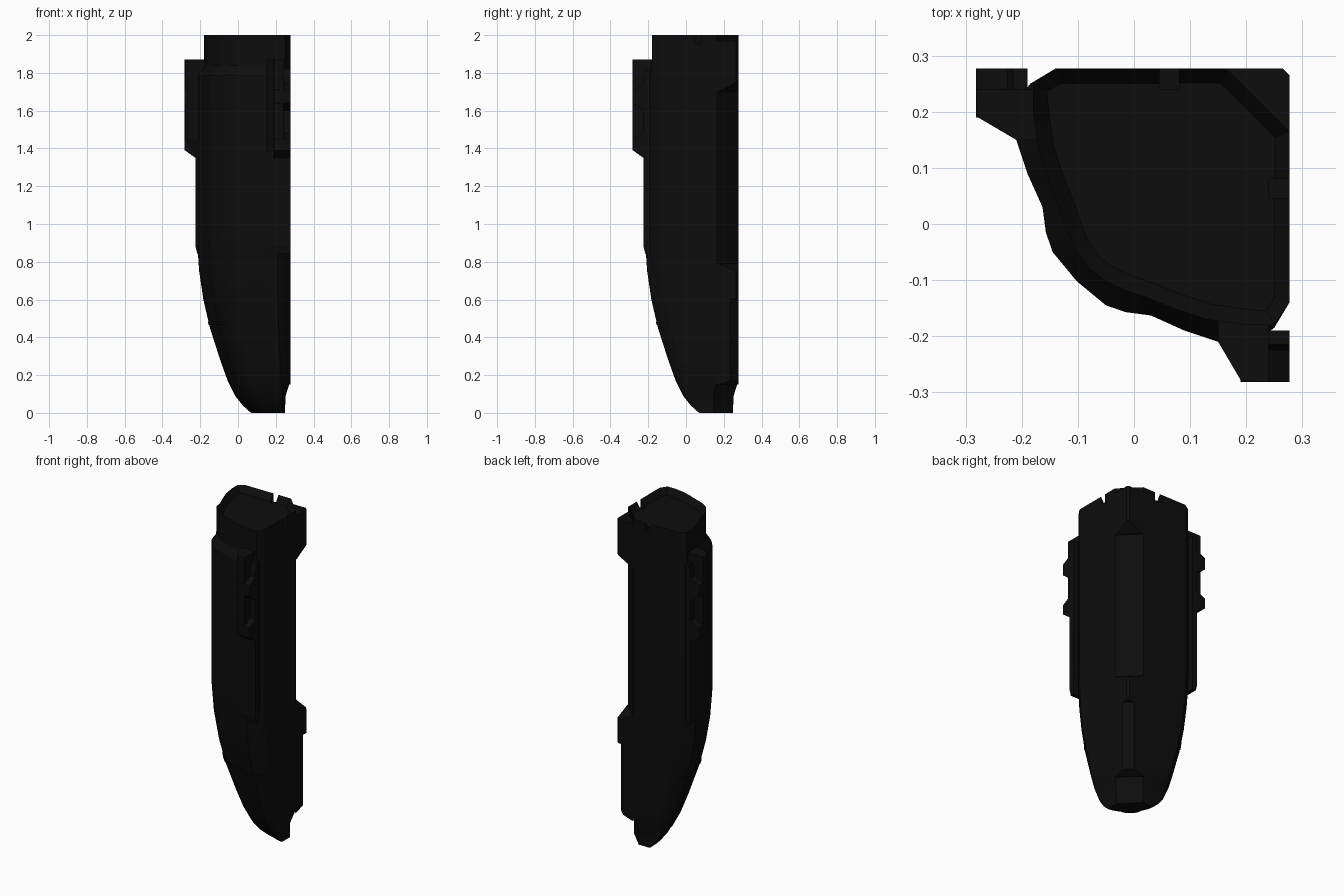
import bpy, bmesh, math

if "Cube" in bpy.data.objects:
    bpy.data.objects.remove(bpy.data.objects["Cube"])

mat = bpy.data.materials.new("near_black")
mat.diffuse_color = (0.004, 0.004, 0.004, 1)
mat.use_nodes = True
mat.node_tree.nodes["Principled BSDF"].inputs["Base Color"].default_value = mat.diffuse_color
W = 0.277


def swap(pts):
    return [(y, x) for x, y in pts]


def loft(name, rings, smooth=False):
    """Skin a stack of (z, outline) rings and cap both ends."""
    bm = bmesh.new()
    rows = [[bm.verts.new((x, y, z)) for x, y in pts] for z, pts in rings]
    n = len(rows[0])
    for a, b in zip(rows, rows[1:]):
        for i in range(n):
            j = (i + 1) % n
            bm.faces.new((a[i], a[j], b[j], b[i]))
    bm.faces.new(rows[0][::-1])
    bm.faces.new(rows[-1])
    bmesh.ops.recalc_face_normals(bm, faces=bm.faces)
    me = bpy.data.meshes.new(name)
    bm.to_mesh(me)
    bm.free()
    me.materials.append(mat)
    ob = bpy.data.objects.new(name, me)
    bpy.context.collection.objects.link(ob)
    if smooth:
        bpy.context.view_layer.objects.active = ob
        ob.select_set(True)
        bpy.ops.object.shade_smooth_by_angle(angle=math.radians(25))
        ob.select_set(False)
    return ob


def pair(name, rings):
    """Part on the left flank plus its copy across the diagonal plane."""
    return [loft(name + "_left", rings),
            loft(name + "_front", [(z, swap(p)) for z, p in rings])]


def box(x0, x1, y0, y1):
    return [(x0, y0), (x1, y0), (x1, y1), (x0, y1)]


def full(half, chamfer):
    """Half outline from back wall to the diagonal, mirrored, corner cut."""
    return half + swap(half[-2::-1]) + [chamfer, chamfer[::-1]]


# Main shell: half outlines of the body and of the neck
BODY = [(-.14, W), (-.185, .25), (-.218, .205), (-.21, .15), (-.19, .09), (-.163, .03),
        (-.157, -.015), (-.145, -.05), (-.102, -.102)]
NECK = [(-.14, W), (-.18, .25), (-.18, .20), (-.17, .13), (-.15, .07), (-.13, .02),
        (-.12, -.01), (-.105, -.045), (-.08, -.08)]


def section(s, m):
    half = [(min(m, W + (x - W) * s), min(m, W + (y - W) * s)) for x, y in BODY]
    return full(half, (m, .165 if m > .26 else .145))


STEPS = [(0, .42, .25), (.04, .51, .25), (.09, .59, .252), (.17, .67, W), (.28, .75, W),
         (.45, .86, W), (.6, .93, W), (.75, .975, W), (.93, 1, W), (1.79, 1, W)]
rings = [(z, section(s, m)) for z, s, m in STEPS]
rings += [(1.84, full(NECK, (W, .165))), (2.0, full(NECK, (W, .165)))]
shell = loft("shell", rings)

# Recessed lid in the top
bm = bmesh.new()
bm.from_mesh(shell.data)
top = max(bm.faces, key=lambda f: f.calc_center_median().z)
bmesh.ops.inset_region(bm, faces=[top], thickness=.028, depth=0)
bmesh.ops.translate(bm, verts=top.verts, vec=(0, 0, -.04))
bm.to_mesh(shell.data)
bm.free()

# Small notches in the rim and shallow slots in the outer face
cutters = pair("notch_cutter", [(1.95, box(.24, .3, .045, .08)), (2.1, box(.24, .3, .045, .08))])
for c in cutters:
    c.hide_render = True
    c.hide_set(True)
    mod = shell.modifiers.new("notch", "BOOLEAN")
    mod.object = c
    mod.operation = "DIFFERENCE"
    mod.solver = "EXACT"
bpy.context.view_layer.objects.active = shell
shell.select_set(True)
bpy.ops.object.shade_smooth_by_angle(angle=math.radians(25))
shell.select_set(False)

# Flank plates, standing off the back wall by a narrow groove
plate = [(-.225, W), (-.225, .19), (-.21, .155), (-.19, .155), (-.19, W)]
low = [(-.215, W), (-.215, .19), (-.205, .155), (-.19, .155), (-.19, W)]
pair("flank_plate", [(.84, low), (.88, plate), (1.78, plate), (1.82, low)])

# Side rails with two lugs each
rail = [(-.282, .24), (-.278, .19), (-.21, .15), (-.17, .15), (-.17, .24)]
rail_foot = [(-.225, .24), (-.225, .19), (-.21, .15), (-.17, .15), (-.17, .24)]
pair("side_rail", [(1.38, rail_foot), (1.45, rail), (1.87, rail)])
for n, (z0, z1) in enumerate([(1.35, 1.48), (1.6, 1.74)]):
    tip = box(-.282, -.193, .19, W)
    base = box(-.225, -.193, .19, W)
    pair(f"rail_lug_{n + 1}", [(z0, base), (z0 + .04, tip), (z1 - .03, tip), (z1, base)])


# Corner blocks that close the chamfered inner edge
def corner(a, d):
    """Prism outline on the chamfer; d is the diagonal limit of x + y."""
    return [(W, a), (W, d - W), (d - W, W), (a, W)]


cut, tip = corner(.16, .45), corner(.16, 2 * W - .012)
loft("corner_block_top", [(1.70, cut), (1.75, tip), (1.97, tip)])
loft("corner_block_middle", [(.60, tip), (.75, tip), (.79, cut)])
fin = corner(.16, .51)
loft("corner_fin", [(.15, cut), (.17, fin), (.62, fin)])

# Raised belt around the lower hull
belt = section(.88, W)
loft("belt", [(.465, [(x - .004 if x < .2 else x, y - .004 if y < .2 else y) for x, y in section(.866, W)][:17]),
              (.485, [(x - .004 if x < .2 else x, y - .004 if y < .2 else y) for x, y in section(.876, W)][:17])])
